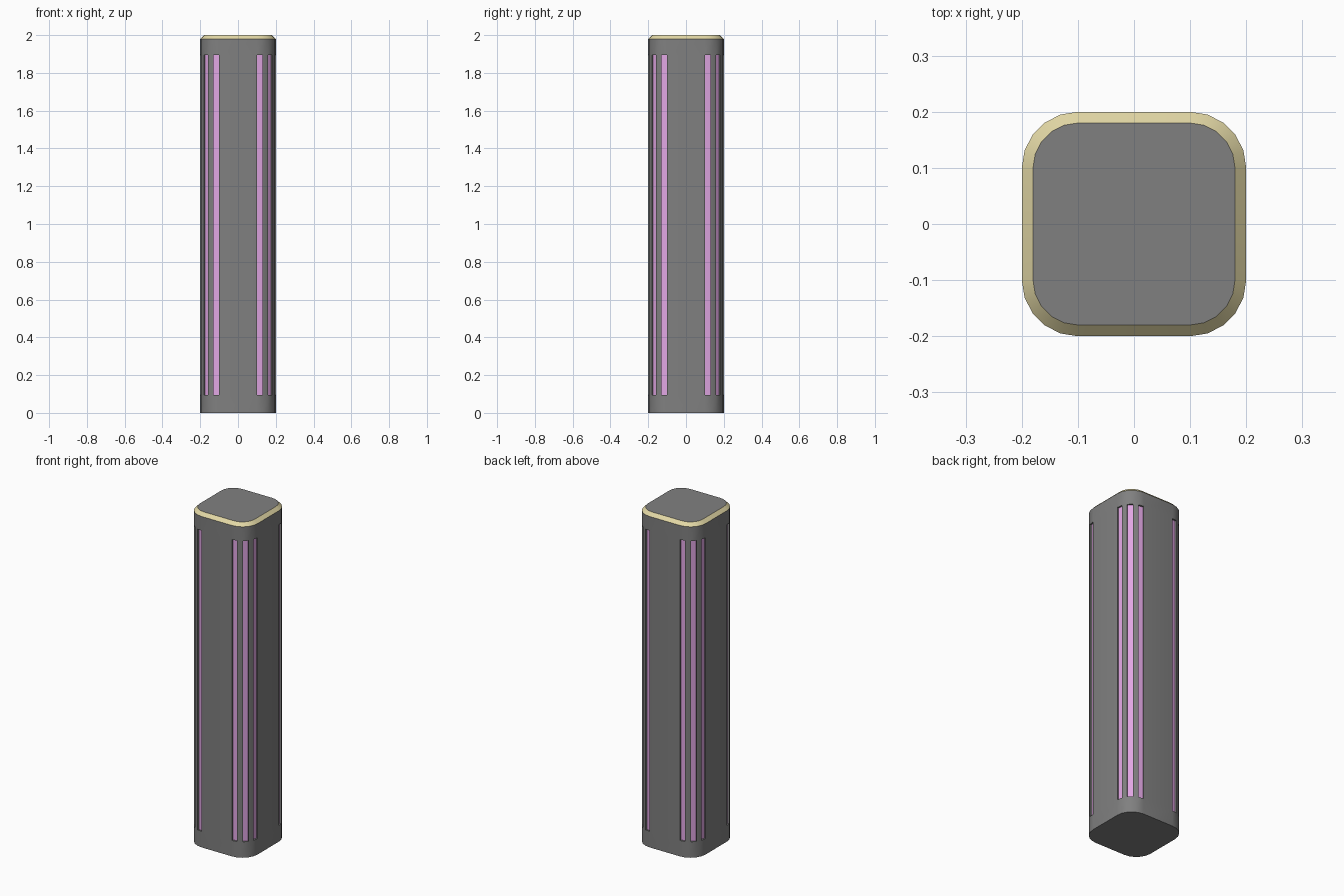
import bpy, bmesh, math

if "Cube" in bpy.data.objects:
    bpy.data.objects.remove(bpy.data.objects["Cube"])

SEG, CORE, DEPTH = 5, 0.1, 0.01


def material(name, color):
    m = bpy.data.materials.new(name)
    m.diffuse_color = color
    m.use_nodes = True
    m.node_tree.nodes["Principled BSDF"].inputs["Base Color"].default_value = m.diffuse_color
    return m


# Rounded-square outline, SEG facets per corner
def outline(radius):
    pts = []
    for c in range(4):
        a0 = c * math.pi / 2
        cx = CORE if c in (0, 3) else -CORE
        cy = CORE if c in (0, 1) else -CORE
        for i in range(SEG + 1):
            a = a0 + i * math.pi / 2 / SEG
            pts.append((cx + radius * math.cos(a), cy + radius * math.sin(a)))
    return pts


mesh = bpy.data.meshes.new("pillar")
pillar = bpy.data.objects.new("pillar", mesh)
bpy.context.collection.objects.link(pillar)
mesh.materials.append(material("dark_grey", (0.216, 0.216, 0.216, 1)))
mesh.materials.append(material("sand_trim", (0.77, 0.69, 0.38, 1)))
mesh.materials.append(material("pink_strip", (0.75, 0.38, 0.77, 1)))

# Stacked rings: base, groove bottom, groove top, chamfer start, top
bm = bmesh.new()
levels = [(0, 0.1), (0.095, 0.1), (1.895, 0.1), (1.98, 0.1), (2.0, 0.08)]
rings = [[bm.verts.new((x, y, z)) for x, y in outline(r)] for z, r in levels]
n = len(rings[0])
grooves = []
for k in range(len(rings) - 1):
    lo, hi = rings[k], rings[k + 1]
    for i in range(n):
        j = (i + 1) % n
        f = bm.faces.new((lo[i], lo[j], hi[j], hi[i]))
        if k == 3:
            f.material_index = 1          # chamfered trim
        if k == 1 and i % (SEG + 1) in (0, 2, 4):
            grooves.append(f)             # every other corner facet
bm.faces.new(rings[-1])
bm.faces.new(rings[0][::-1])
bm.normal_update()

# Sink the corner grooves and colour their floors
for f in grooves:
    normal = f.normal.copy()
    new = bmesh.ops.extrude_discrete_faces(bm, faces=[f])["faces"][0]
    new.material_index = 2
    bmesh.ops.translate(bm, verts=new.verts[:], vec=-normal * DEPTH)

bm.normal_update()
bm.to_mesh(mesh)
bm.free()

# Soft corners above and below the grooves, crisp edges elsewhere
bpy.context.view_layer.objects.active = pillar
pillar.select_set(True)
bpy.ops.object.shade_smooth_by_angle(angle=math.radians(30))
